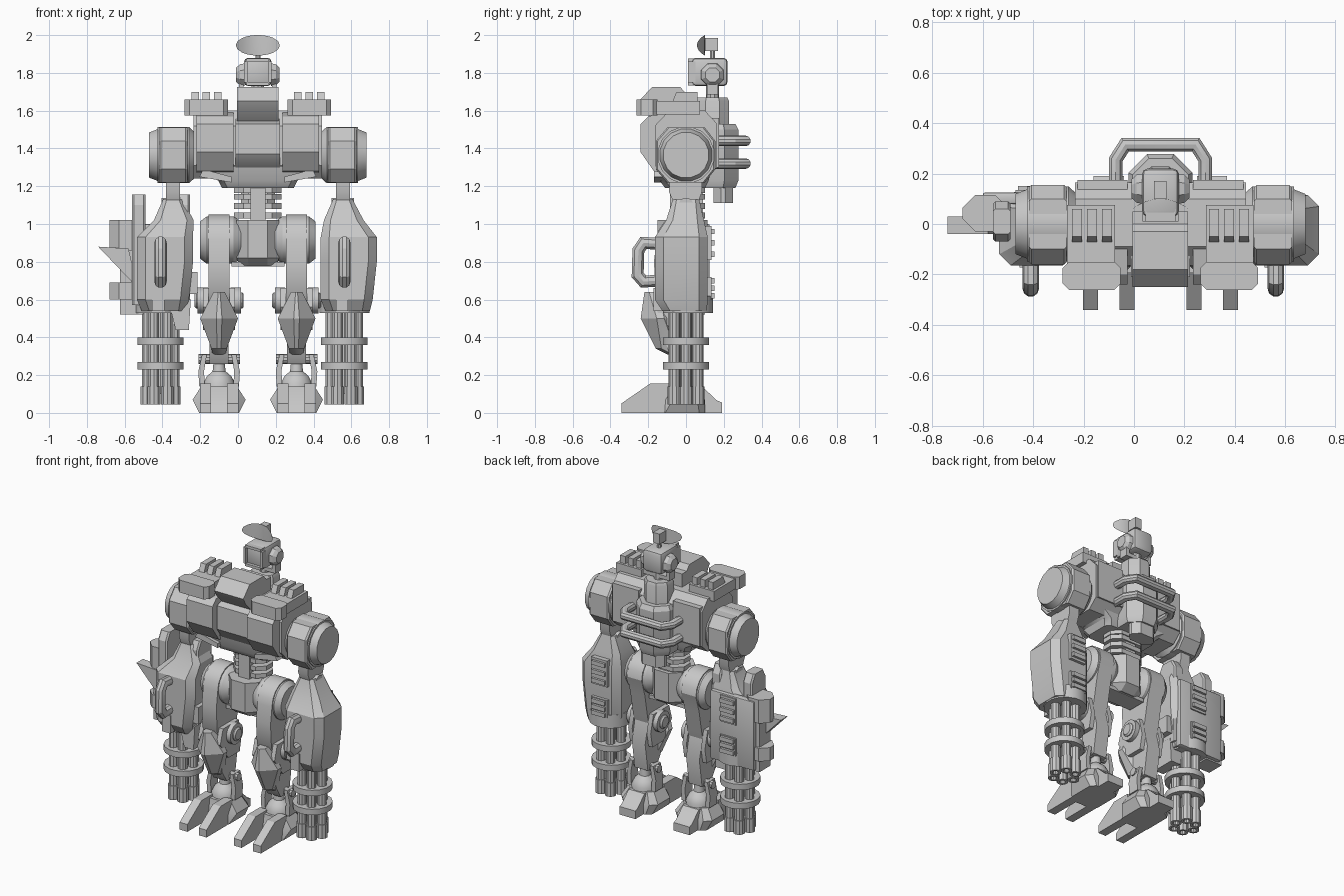
import bpy, bmesh, math
from mathutils import Vector

C = 0.105  # centre line of the body
grey = bpy.data.materials.new("machine grey")
grey.diffuse_color = (0.58, 0.58, 0.58, 1)


def finish(name, bm, bevel=0.0):
    bmesh.ops.recalc_face_normals(bm, faces=bm.faces)
    if bevel:
        bmesh.ops.bevel(bm, geom=bm.edges[:], offset=bevel, segments=2, affect='EDGES', profile=0.5)
    me = bpy.data.meshes.new(name)
    bm.to_mesh(me)
    bm.free()
    ob = bpy.data.objects.new(name, me)
    bpy.context.collection.objects.link(ob)
    me.materials.append(grey)
    return ob


def skin(name, rings, bevel=0.0):
    """Join closed rings of equal length and cap both ends."""
    bm = bmesh.new()
    vs = [[bm.verts.new(p) for p in r] for r in rings]
    n = len(vs[0])
    for a, b in zip(vs, vs[1:]):
        for i in range(n):
            bm.faces.new((a[i], a[(i + 1) % n], b[(i + 1) % n], b[i]))
    bm.faces.new(vs[0])
    bm.faces.new(vs[-1])
    return finish(name, bm, bevel)


def box(name, x0, x1, y0, y1, z0, z1, bevel=0.0):
    x0, x1 = sorted((x0, x1))
    return skin(name, [[(x0, y0, z), (x1, y0, z), (x1, y1, z), (x0, y1, z)] for z in (z0, z1)], bevel)


def side_prism(name, x0, x1, pts):
    """Side outline (y, z) given width along x."""
    return skin(name, [[(x, y, z) for y, z in pts] for x in (x0, x1)])


def front_prism(name, y0, y1, pts):
    return skin(name, [[(x, y, z) for x, z in pts] for y in (y0, y1)])


def loft(name, cx, levels):
    """Stacked chamfered rectangles: z, left, right, front, back, chamfer."""
    rings = []
    for z, l, r, f, b, c in levels:
        l, r = cx + l, cx + r
        rings.append([(l + c, f, z), (r - c, f, z), (r, f + c, z), (r, b - c, z),
                      (r - c, b, z), (l + c, b, z), (l, b - c, z), (l, f + c, z)])
    return skin(name, rings)


def lathe(name, axis, centre, prof, n=16):
    """Round part from (position along axis, radius) pairs."""
    rings = []
    for h, r in prof:
        ring = []
        for i in range(n):
            a = math.tau * (i + 0.5) / n
            u, v = r * math.cos(a), r * math.sin(a)
            ring.append(Vector(centre) + Vector((h, u, v) if axis == 'x' else (u, v, h)))
        rings.append(ring)
    return skin(name, rings)


def tube(name, pts, r):
    """Ten-sided rod along a path lying across one axis, mitred at the bends."""
    P = [Vector(p) for p in pts]
    flat = Vector((0, 0, 1)) if P[0].z == P[-1].z else Vector((1, 0, 0))
    rings = []
    for i, p in enumerate(P):
        a = (p - P[max(i - 1, 0)]).normalized()
        b = (P[min(i + 1, len(P) - 1)] - p).normalized()
        t = (a + b).normalized()
        side = t.cross(flat) / max(0.5, t.dot(a if i else b))
        rings.append([p + r * (math.cos(q) * side + math.sin(q) * flat)
                      for q in (math.tau * (j + 0.5) / 10 for j in range(10))])
    return skin(name, rings)


# --- sensor head and dish
bm = bmesh.new()
bmesh.ops.create_grid(bm, x_segments=8, y_segments=4, size=1)
for v in bm.verts:
    u, w = v.co.x, v.co.y
    x, z = 0.115 * u * math.sqrt(1 - w * w / 2), 0.05 * w * math.sqrt(1 - u * u / 2)
    v.co = (C + x, 0.10 - 0.042 * (x / 0.115) ** 2, 1.95 + z)
bmesh.ops.solidify(bm, geom=bm.faces[:], thickness=0.008)
finish("dish", bm)
box("dish_mount", C - 0.025, C + 0.025, 0.10, 0.17, 1.915, 1.985)
lathe("dish_post", 'z', (C, 0.14, 0), [(1.86, 0.014), (1.93, 0.014)], 8)
box("head", C - 0.073, C + 0.073, 0.03, 0.22, 1.73, 1.88, 0.022)
for s in (-1, 1):
    box("visor_side", C + s * 0.072, C + s * 0.054, 0.01, 0.06, 1.75, 1.86)
    box("visor_rim", C - 0.06, C + 0.06, 0.01, 0.06, *sorted((1.805 + s * 0.072, 1.805 + s * 0.054)))
    lathe("ear", 'x', (C, 0.14, 1.79), [(s * 0.07, 0.065), (s * 0.095, 0.06), (s * 0.115, 0.04)], 8)
    box("head_yoke", C + s * 0.075, C + s * 0.1, 0.11, 0.17, 1.69, 1.8)
box("head_yoke_base", C - 0.1, C + 0.1, 0.11, 0.17, 1.685, 1.71)
lathe("neck", 'z', (C, 0.14, 0), [(1.62, 0.035), (1.75, 0.035)], 10)

# --- torso
side_prism("torso", C - 0.34, C + 0.34, [(-0.165, 1.31), (-0.165, 1.52), (-0.09, 1.6), (0.1, 1.6),
           (0.165, 1.53), (0.165, 1.3), (0.1, 1.24), (-0.1, 1.24)])
side_prism("chest_centre", C - 0.117, C + 0.117, [(-0.12, 1.28), (-0.16, 1.3), (-0.21, 1.37),
           (-0.21, 1.53), (-0.1, 1.57)])
side_prism("cockpit", C - 0.11, C + 0.11, [(-0.22, 1.6), (-0.25, 1.65), (-0.18, 1.725), (-0.03, 1.725),
           (0.0, 1.69), (0.05, 1.69), (0.05, 1.56), (-0.16, 1.54)])
loft("belly", C, [(1.19, -0.19, 0.19, -0.11, 0.1, 0.03), (1.23, -0.21, 0.21, -0.14, 0.12, 0.03),
                  (1.31, -0.34, 0.34, -0.16, 0.14, 0.03)])
lathe("back_column_top", 'z', (C, 0.14, 0), [(1.4, 0.095), (1.65, 0.095), (1.67, 0.085)], 8)
lathe("back_column_middle", 'z', (C, 0.15, 0), [(1.19, 0.12), (1.23, 0.138), (1.5, 0.138), (1.53, 0.12)], 8)
loft("back_column_bottom", C, [(z, -0.09, 0.09, 0.145, 0.25, 0.04) for z in (1.11, 1.25)])
for z in (1.44, 1.32):
    tube("back_bar", [(C + d, y, z) for d, y in [(-0.178, 0.14), (-0.178, 0.255), (-0.14, 0.315),
                                                 (0.14, 0.315), (0.178, 0.255), (0.178, 0.14)]], 0.028)
box("spine", C - 0.04, C + 0.04, -0.085, 0.09, 0.98, 1.22)
for z in (1.045, 1.095, 1.145, 1.18):
    loft("spine_disc", C, [(h, -0.125, 0.125, -0.07, 0.1, 0.05) for h in (z - 0.015, z + 0.015)])

for s in (-1, 1):
    X = lambda d: C + s * d
    # chest plates, shoulder pods
    side_prism("chest_plate", X(0.13), X(0.325), [(-0.13, 1.27), (-0.17, 1.28), (-0.24, 1.38),
               (-0.24, 1.53), (-0.2, 1.57), (-0.1, 1.59)])
    front_prism("chest_vent", -0.17, -0.1, [(X(0.14), 1.22), (X(0.14), 1.25), (X(0.29), 1.29), (X(0.31), 1.25)])
    box("back_plate", X(0.13), X(0.33), 0.1, 0.175, 1.3, 1.56)
    box("pod", X(0.18), X(0.37), -0.18, 0.075, 1.58, 1.65)
    loft("pod_front", X(0.273), [(z, -0.115, 0.115, -0.262, -0.15, 0.025) for z in (1.575, 1.66)])
    for d in (0.212, 0.272, 0.332):
        side_prism("pod_tab", X(d - 0.02), X(d + 0.02), [(-0.075, 1.64), (-0.05, 1.7), (0.06, 1.7), (0.06, 1.64)])
    # shoulder drum and upper arm
    lathe("shoulder", 'x', (C, 0, 1.365), [(s * 0.33, 0.12), (s * 0.365, 0.152), (s * 0.53, 0.152),
          (s * 0.53, 0.14), (s * 0.575, 0.122)], 16)
    loft("shoulder_band", C + s * 0.447, [(1.22, -0.075, 0.075, -0.1, 0.1, 0.01), (1.29, -0.075, 0.075, -0.16, 0.155, 0.01),
         (1.44, -0.075, 0.075, -0.16, 0.155, 0.01), (1.51, -0.075, 0.075, -0.1, 0.1, 0.01)])
    side_prism("upper_arm", X(0.413), X(0.487), [(-0.085, 1.26), (-0.09, 1.17), (-0.055, 1.09), (-0.03, 1.05),
               (0.03, 1.05), (0.055, 1.09), (0.085, 1.17), (0.085, 1.26)])
    lathe("elbow", 'x', (X(0.45), 0, 1.1), [(-0.06, 0.04), (0.06, 0.04)], 12)

    # hip, thigh, knee
    L, H, K = C + s * 0.205, -0.02, -0.035
    lathe("hip", 'x', (C, H, 0.915), [(s * 0.09, 0.1), (s * 0.13, 0.127), (s * 0.27, 0.127), (s * 0.305, 0.1)], 20)
    arc = [(H - 0.135 * math.cos(a * math.pi / 8), 0.915 + 0.135 * math.sin(a * math.pi / 8)) for a in range(9)]
    side_prism("thigh", L - 0.055, L + 0.055, arc + [(0.08, 0.8), (0.05, 0.64), (0.02, 0.54), (-0.1, 0.54), (-0.16, 0.64), (-0.17, 0.8)])
    lathe("knee_axle", 'x', (L, K, 0.595), [(-0.13, 0.035), (-0.12, 0.045), (0.12, 0.045), (0.13, 0.035)], 12)
    for t in (-1, 1):
        lathe("knee_disc", 'x', (L, K, 0.595), [(t * 0.06, 0.07), (t * 0.115, 0.07)], 14)
        side_prism("knee_link", L + t * 0.055, L + t * 0.085, [(-0.14, 0.66), (0.03, 0.66), (0.06, 0.54), (0.04, 0.44), (-0.08, 0.44), (-0.17, 0.56)])
        # ankle fork
        front_prism("ankle_fork", -0.04, 0.04, [(L + t * 0.065, 0.31), (L + t * 0.09, 0.31), (L + t * 0.11, 0.22),
                    (L + t * 0.105, 0.14), (L + t * 0.075, 0.14), (L + t * 0.08, 0.22)])
        # toes
        side_prism("toe", L + t * 0.043, L + t * 0.102, [(-0.342, 0), (-0.342, 0.05), (-0.19, 0.155), (-0.06, 0.155), (-0.06, 0)])
    # shin and foot
    loft("shin_guard", L, [(0.64, -0.03, 0.03, -0.22, -0.12, 0.025), (0.5, -0.1, 0.1, -0.24, -0.03, 0.085),
         (0.34, -0.04, 0.04, -0.16, -0.03, 0.03), (0.31, -0.035, 0.035, -0.1, -0.03, 0.03)])
    side_prism("calf", L - 0.05, L + 0.05, [(-0.14, 0.64), (0.03, 0.62), (0.07, 0.46), (0.04, 0.27), (-0.05, 0.26), (-0.1, 0.34)])
    lathe("ankle_pin", 'x', (L, 0, 0.285), [(-0.11, 0.026), (0.11, 0.026)], 10)
    lathe("ankle_ball", 'z', (L, 0, 0.14), [(-0.02, 0.085), (0.02, 0.083), (0.055, 0.065), (0.08, 0.035), (0.13, 0.03)], 16)
    loft("foot", L, [(0, -0.105, 0.105, -0.14, 0.1, 0.03), (0.07, -0.14, 0.14, -0.11, 0.1, 0.04),
                     (0.14, -0.095, 0.095, -0.1, 0.07, 0.03)])
    side_prism("heel", L - 0.06, L + 0.06, [(0.03, 0.14), (0.09, 0.135), (0.165, 0.065), (0.19, 0.055), (0.19, 0), (0.03, 0)])

# --- pelvis
loft("pelvis", C, [(0.78, -0.1, 0.1, -0.1, 0.06, 0.05), (0.82, -0.112, 0.112, -0.15, 0.115, 0.06),
                   (1.02, -0.112, 0.112, -0.15, 0.115, 0.06)])
box("pelvis_base", C - 0.14, C + 0.14, -0.08, 0.05, 0.775, 0.8)

# --- forearms with rotary guns
for g, ux in ((-0.41, -0.345), (0.563, 0.555)):
    k = ux - g
    loft("forearm", g, [(0.54, -0.1, 0.135, -0.125, 0.11, 0.04), (0.6, -0.125, 0.15, -0.165, 0.115, 0.045),
         (0.8, -0.125, 0.172, -0.165, 0.115, 0.045), (0.93, -0.125, 0.172, -0.165, 0.115, 0.045),
         (1.02, k - 0.1, k + 0.11, -0.105, 0.095, 0.035), (1.13, k - 0.052, k + 0.052, -0.07, 0.07, 0.02)])
    tube("forearm_handle", [(g, y, z) for y, z in [(-0.15, 0.895), (-0.225, 0.9), (-0.252, 0.86), (-0.256, 0.73),
                                                   (-0.225, 0.695), (-0.15, 0.7)]], 0.033)
    for z0, z1 in ((0.81, 0.99), (0.6, 0.72)):
        box("vent_base", g - 0.06, g + 0.06, 0.1, 0.134, z0, z1)
        for i in range(3):
            z = z0 + (z1 - z0) * (i + 0.5) / 3
            box("vent_slat", g - 0.05, g + 0.05, 0.12, 0.15, z - 0.014, z + 0.014)
    box("gun_latch", g - 0.045, g + 0.02, -0.172, -0.1, 0.54, 0.66)
    lathe("gun_collar", 'z', (g, 0.01, 0), [(0.53, 0.135), (0.62, 0.135)], 16)
    lathe("gun_core", 'z', (g, 0, 0), [(0.1, 0.04), (0.55, 0.04)], 10)
    for i in range(6):
        a = math.tau * i / 6
        p = (g + 0.071 * math.cos(a), 0.071 * math.sin(a), 0)
        lathe("barrel", 'z', p, [(0.08, 0.016), (0.045, 0.02), (0.045, 0.036), (0.14, 0.036), (0.14, 0.03), (0.55, 0.03)], 10)
    for z in (0.25, 0.38):
        lathe("barrel_band", 'z', (g, 0, 0), [(z - 0.02, 0.125), (z + 0.02, 0.125)], 16)

# --- shield assembly on one arm
box("shield_back", -0.6, -0.27, 0.08, 0.125, 0.53, 1.0, 0.008)
for x0, x1 in ((-0.56, -0.49), (-0.325, -0.255)):
    loft("shield_plate", 0, [(0.57, x0, x1, -0.07, 0.09, 0.01), (1.1, x0, x1, -0.07, 0.09, 0.01),
                             (1.155, x0, x1, -0.04, 0.06, 0.01)])
for z0, z1 in ((0.86, 1.02), (0.6, 0.69)):
    loft("shield_block", 0, [(z, -0.68, -0.5, -0.03, 0.115, 0.05) for z in (z0, z1)])
box("shield_spacer", -0.625, -0.5, -0.02, 0.1, 0.52, 1.0)
front_prism("shield_spike", -0.04, 0.03, [(-0.74, 0.88), (-0.58, 0.87), (-0.53, 0.66)])
front_prism("ammo_feed", -0.11, 0.05, [(-0.37, 0.6), (-0.25, 0.6), (-0.26, 0.44), (-0.33, 0.44)])
box("ammo_box", -0.29, -0.215, -0.12, 0.06, 0.63, 0.745)

# smooth the round parts, keep hard edges
bpy.ops.object.select_all(action='SELECT')
bpy.context.view_layer.objects.active = bpy.context.selected_objects[0]
bpy.ops.object.shade_smooth_by_angle(angle=math.radians(28))
